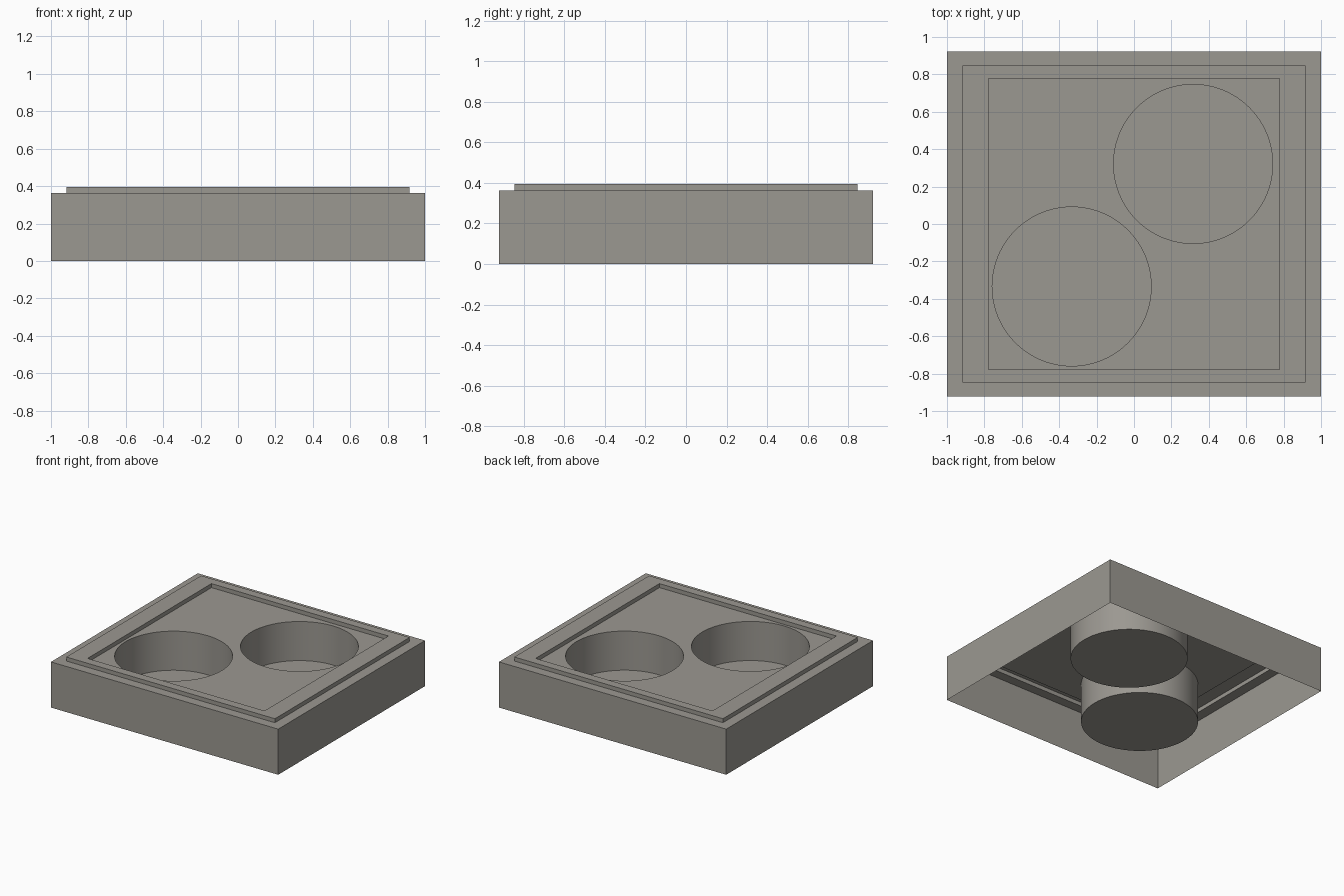
import bpy, bmesh, math

if "Cube" in bpy.data.objects:
    bpy.data.objects.remove(bpy.data.objects["Cube"])

SEGMENTS = 96
LEDGE_Z, LIP_Z, CUP_Z = 0.363, 0.395, 0.052
CUP_R = 0.425
CUPS = [(0.316, 0.321), (-0.333, -0.334)]
INNER = (0.779, 0.779)

grey = bpy.data.materials.new("warm_grey")
grey.diffuse_color = (0.33, 0.315, 0.285, 1.0)
grey.use_nodes = True
grey.node_tree.nodes["Principled BSDF"].inputs["Base Color"].default_value = grey.diffuse_color


def rect(bm, hx, hy, z):
    return [bm.verts.new((sx * hx, sy * hy, z))
            for sx, sy in ((-1, -1), (1, -1), (1, 1), (-1, 1))]


def circle(bm, cx, cy, z):
    return [bm.verts.new((cx + CUP_R * math.cos(2 * math.pi * i / SEGMENTS),
                          cy + CUP_R * math.sin(2 * math.pi * i / SEGMENTS), z))
            for i in range(SEGMENTS)]


def bridge(bm, a, b):
    n = len(a)
    return [bm.faces.new((a[i], a[(i + 1) % n], b[(i + 1) % n], b[i]))
            for i in range(n)]


def loop_edges(bm, ring):
    return [bm.edges.new((ring[i - 1], ring[i])) for i in range(len(ring))]


def finish(bm, name):
    mesh = bpy.data.meshes.new(name)
    bm.to_mesh(mesh)
    bm.free()
    mesh.materials.append(grey)
    bpy.context.collection.objects.link(bpy.data.objects.new(name, mesh))


# Thin open-bottomed skirt, ledge and raised lip, as stacked rectangles
bm = bmesh.new()
profile = [(1.0, 0.923, 0.0), (1.0, 0.923, LEDGE_Z),
           (0.918, 0.847, LEDGE_Z), (0.918, 0.847, LIP_Z),
           (*INNER, LIP_Z), (*INNER, LEDGE_Z)]
rings = [rect(bm, *p) for p in profile]
for a, b in zip(rings, rings[1:]):
    bridge(bm, a, b)
finish(bm, "tray_rim")

# Recessed panel with two round openings
bm = bmesh.new()
edges = loop_edges(bm, rect(bm, *INNER, LEDGE_Z))
for cx, cy in CUPS:
    edges += loop_edges(bm, circle(bm, cx, cy, LEDGE_Z))
bmesh.ops.triangle_fill(bm, edges=edges, use_beauty=True, normal=(0, 0, 1))
bm.normal_update()
for f in bm.faces:
    if f.normal.z < 0:
        f.normal_flip()
finish(bm, "tray_panel")

# Round cups hanging below the panel
for name, (cx, cy) in zip(("back_cup", "front_cup"), CUPS):
    bm = bmesh.new()
    top = circle(bm, cx, cy, LEDGE_Z)
    bottom = circle(bm, cx, cy, CUP_Z)
    for f in bridge(bm, top, bottom):
        f.smooth = True
    base = bm.faces.new(bottom)
    for e in base.edges:
        e.smooth = False
    finish(bm, name)
